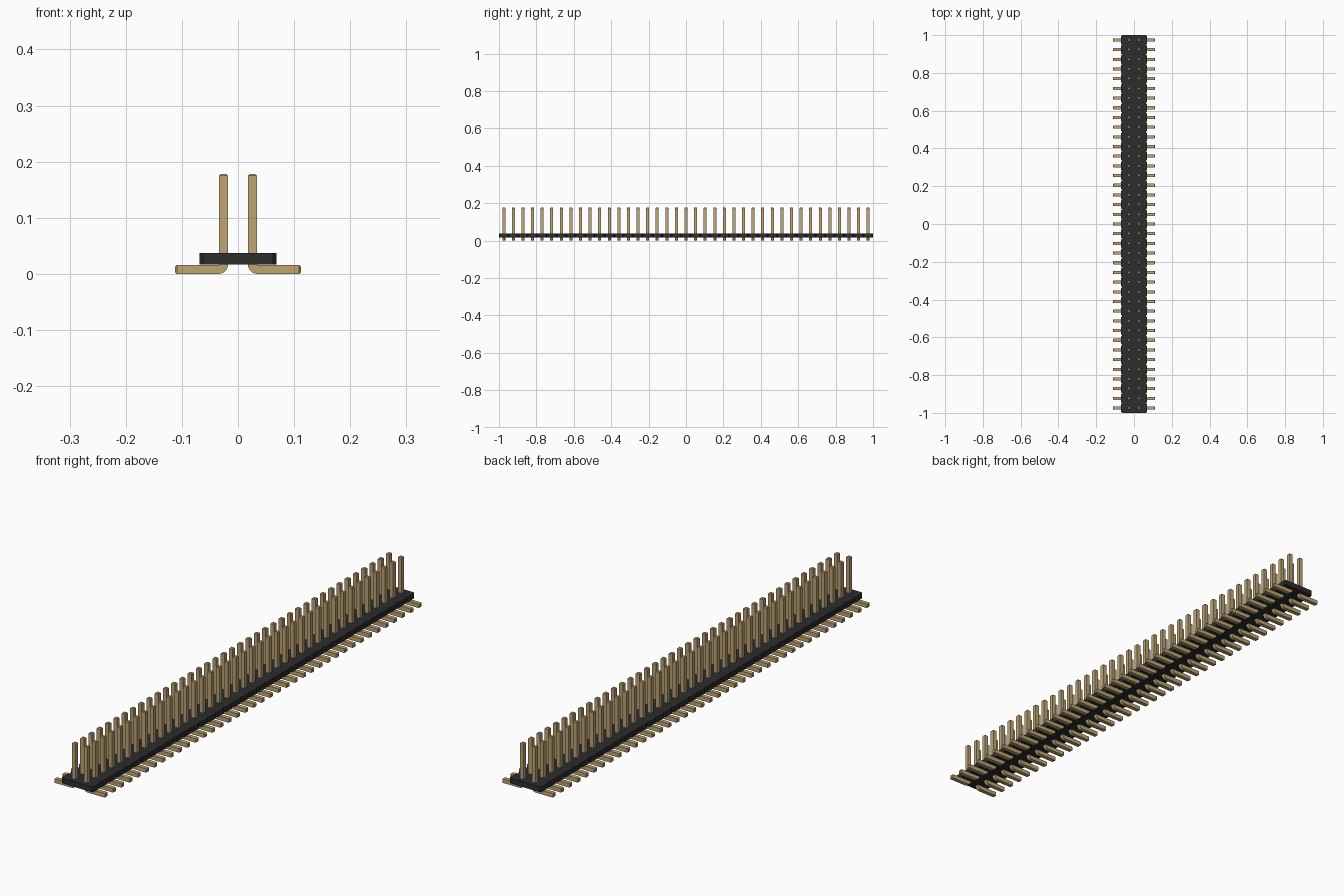
import bpy, bmesh, math
from mathutils import Vector

cube = bpy.data.objects.get("Cube")
if cube:
    bpy.data.objects.remove(cube, do_unlink=True)

COUNT = 39                 # pins per row
PITCH = 2 / COUNT
HALF = 0.008               # half thickness of a pin
TIP = 0.0052               # half thickness at the chamfered tips
BODY_X, BODY_Z0, BODY_Z1 = 0.0688, 0.0165, 0.037
NOTCH = 0.006              # bevel between body segments


def material(name, colour):
    m = bpy.data.materials.new(name)
    m.use_nodes = True
    m.diffuse_color = (*colour, 1)
    bsdf = m.node_tree.nodes["Principled BSDF"]
    bsdf.inputs["Base Color"].default_value = (*colour, 1)
    bsdf.inputs["Roughness"].default_value = 0.5
    return m


def finish(name, bm, mat):
    bmesh.ops.recalc_face_normals(bm, faces=bm.faces)
    mesh = bpy.data.meshes.new(name)
    bm.to_mesh(mesh)
    bm.free()
    mesh.materials.append(mat)
    ob = bpy.data.objects.new(name, mesh)
    bpy.context.collection.objects.link(ob)
    return ob


gold = material("gold pin metal", (0.52, 0.38, 0.175))
black = material("black plastic", (0.025, 0.026, 0.027))

# Insulator strip: a bevelled segment per pin pair, extruded upwards
side = []
for i in range(COUNT):
    y = -1 + i * PITCH
    side += [(BODY_X - NOTCH, y), (BODY_X, y + NOTCH), (BODY_X, y + PITCH - NOTCH)]
side.append((BODY_X - NOTCH, 1))
outline = side + [(-x, y) for x, y in reversed(side)]
bm = bmesh.new()
base = bm.faces.new([bm.verts.new((x, y, BODY_Z0)) for x, y in outline])
top = bmesh.ops.extrude_face_region(bm, geom=[base])
bmesh.ops.translate(bm, vec=(0, 0, BODY_Z1 - BODY_Z0),
                    verts=[v for v in top["geom"] if isinstance(v, bmesh.types.BMVert)])
finish("insulator_strip", bm, black)

# Pin path: foot tip, bend, post tip as (x, z, direction angle, half thickness)
PIN_X, RADIUS = PITCH / 2, 0.009
path = [(0.112, HALF, 0, TIP), (0.109, HALF, 0, HALF)]
for k in range(7):
    a = math.radians(90 * k / 6)
    path.append((PIN_X + RADIUS - RADIUS * math.sin(a),
                 HALF + RADIUS - RADIUS * math.cos(a), a, HALF))
path += [(PIN_X, 0.175, math.pi / 2, HALF), (PIN_X, 0.178, math.pi / 2, TIP)]

# Sweep a square section along the path
bm = bmesh.new()
rings = []
for x, z, a, h in path:
    across = Vector((math.sin(a), 0, math.cos(a)))
    depth = Vector((0, 1, 0))
    centre = Vector((x, -1 + PITCH / 2, z))
    rings.append([bm.verts.new(centre + across * h * s + depth * h * t)
                  for s, t in ((-1, -1), (1, -1), (1, 1), (-1, 1))])
for lower, upper in zip(rings, rings[1:]):
    for k in range(4):
        n = (k + 1) % 4
        bm.faces.new((lower[k], lower[n], upper[n], upper[k]))
bm.faces.new(rings[0])
bm.faces.new(rings[-1])
pins = finish("pin_rows", bm, gold)

# Repeat along the strip and mirror to the second row
array = pins.modifiers.new("row", 'ARRAY')
array.count = COUNT
array.use_relative_offset = False
array.use_constant_offset = True
array.constant_offset_displace = (0, PITCH, 0)
mirror = pins.modifiers.new("second_row", 'MIRROR')
mirror.use_axis = (True, False, False)

# Smooth only the gentle curve of the bends
bpy.ops.object.select_all(action='DESELECT')
pins.select_set(True)
bpy.context.view_layer.objects.active = pins
bpy.ops.object.shade_smooth_by_angle(angle=math.radians(30))
